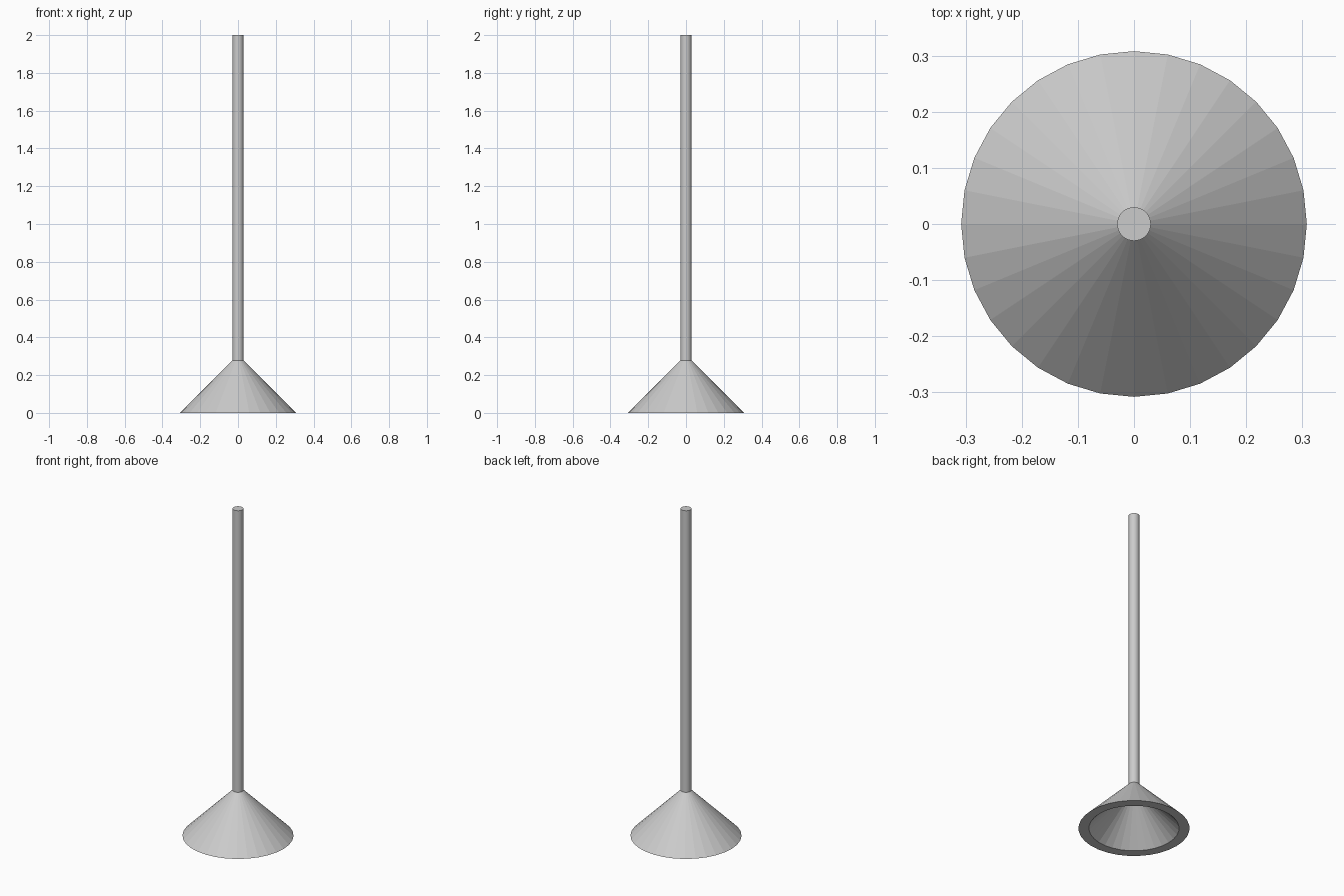
import bpy, bmesh
from math import sin, cos, tau

if "Cube" in bpy.data.objects:
    bpy.data.objects.remove(bpy.data.objects["Cube"])

SIDES = 32


def lathe(name, profile):
    """Revolve (radius, z) points around z; radius 0 makes a pole, flat faces."""
    bm = bmesh.new()
    rings = []
    for r, z in profile:
        if r == 0:
            rings.append([bm.verts.new((0, 0, z))] * SIDES)
        else:
            rings.append([bm.verts.new((r * cos(tau * i / SIDES), r * sin(tau * i / SIDES), z))
                          for i in range(SIDES)])
    for a, b in zip(rings, rings[1:]):
        for i in range(SIDES):
            j = (i + 1) % SIDES
            corners = list(dict.fromkeys((a[i], a[j], b[j], b[i])))
            bm.faces.new(corners)
    bmesh.ops.recalc_face_normals(bm, faces=bm.faces)
    mesh = bpy.data.meshes.new(name)
    bm.to_mesh(mesh)
    bm.free()
    obj = bpy.data.objects.new(name, mesh)
    bpy.context.collection.objects.link(obj)
    return obj


# Hollow conical cup with a thick flat rim
lathe("cone_cup", [(0, 0.308), (0.308, 0), (0.25, 0), (0, 0.25)])

# Straight round handle, seated in the cone wall
bpy.ops.mesh.primitive_cylinder_add(vertices=SIDES, radius=0.03, depth=1.73,
                                    location=(0, 0, 1.135))
bpy.context.object.name = "handle"
